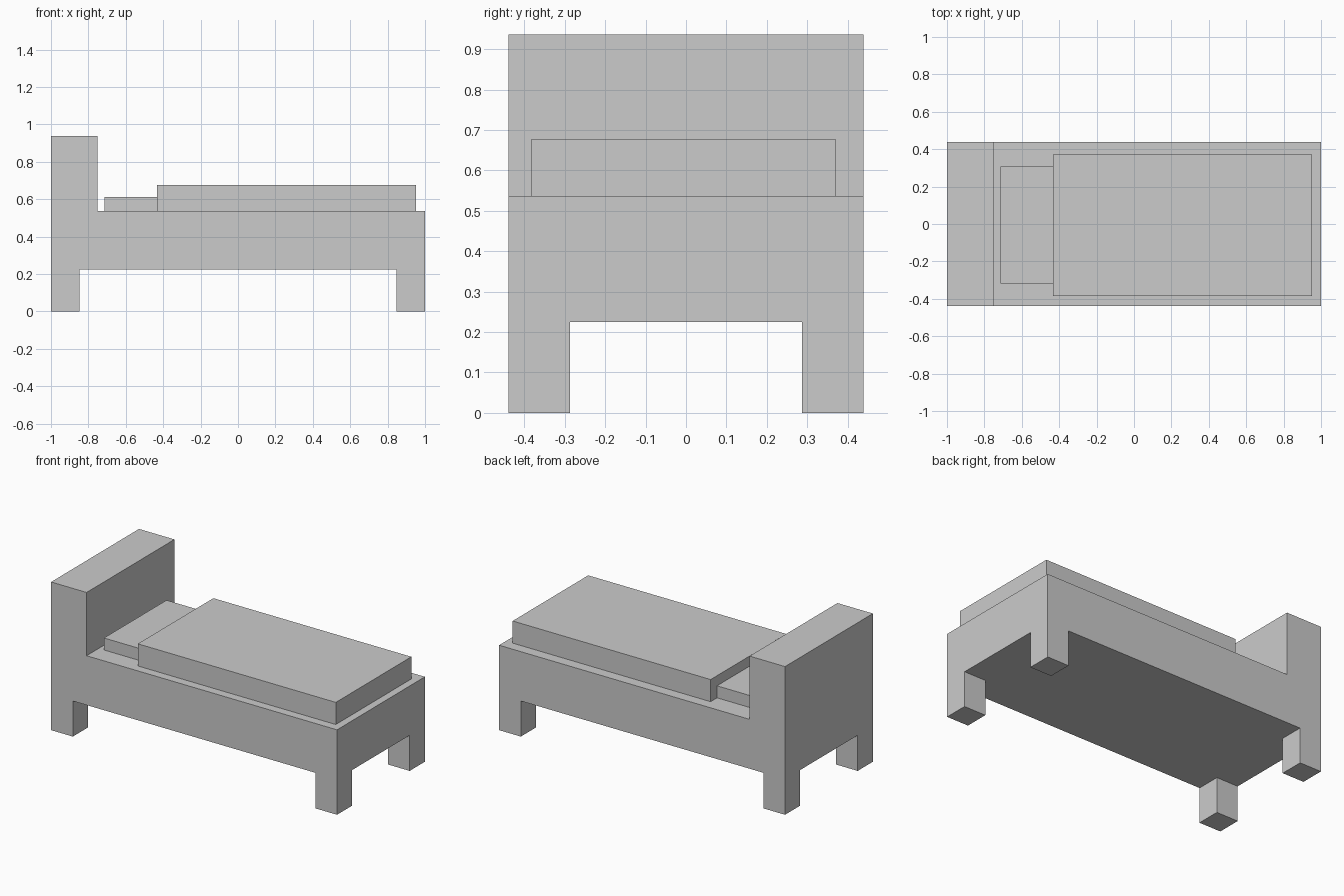
import bpy, bmesh
from mathutils import Vector

if "Cube" in bpy.data.objects:
    bpy.data.objects.remove(bpy.data.objects["Cube"])

LEG_X, LEG_Y, LEG_H = 0.848, 0.287, 0.225
HALF_W, DECK_Z, HEAD_Z, HEAD_X = 0.439, 0.537, 0.937, -0.752


def add_object(name, bm):
    bmesh.ops.recalc_face_normals(bm, faces=bm.faces)
    mesh = bpy.data.meshes.new(name)
    bm.to_mesh(mesh)
    bm.free()
    obj = bpy.data.objects.new(name, mesh)
    bpy.context.collection.objects.link(obj)
    return obj


def box(name, x, y, z):
    bm = bmesh.new()
    bmesh.ops.create_cube(bm, size=1)
    for v in bm.verts:
        v.co = [(r[0] + r[1]) / 2 + c * (r[1] - r[0]) for r, c in zip((x, y, z), v.co)]
    return add_object(name, bm)


def extrude(bm, faces, offset):
    res = bmesh.ops.extrude_face_region(bm, geom=faces)
    verts = [g for g in res["geom"] if isinstance(g, bmesh.types.BMVert)]
    bmesh.ops.translate(bm, verts=verts, vec=offset)


# Bed frame: L-shaped side profile pulled across the width
bm = bmesh.new()
profile = [(-1, LEG_H), (1, LEG_H), (1, DECK_Z), (HEAD_X, DECK_Z), (HEAD_X, HEAD_Z), (-1, HEAD_Z)]
side = bm.faces.new([bm.verts.new((x, -HALF_W, z)) for x, z in profile])
bmesh.ops.extrude_face_region(bm, geom=[side], use_keep_orig=True)
bm.verts.ensure_lookup_table()
for v in bm.verts[len(profile):]:
    v.co.y = HALF_W
bmesh.ops.recalc_face_normals(bm, faces=bm.faces)

# Legs: cut the four corners into the underside and pull them down
for axis, pos in (((1, 0, 0), LEG_X), ((0, 1, 0), LEG_Y)):
    for s in (-1, 1):
        bmesh.ops.bisect_plane(bm, geom=bm.verts[:] + bm.edges[:] + bm.faces[:],
                               plane_co=Vector(axis) * pos * s, plane_no=axis)
corners = []
for f in bm.faces:
    c = f.calc_center_median()
    if c.z < LEG_H + 1e-4 and abs(c.x) > LEG_X and abs(c.y) > LEG_Y:
        corners.append(f)
extrude(bm, corners, (0, 0, -LEG_H))
bmesh.ops.dissolve_limit(bm, angle_limit=0.01, verts=bm.verts[:], edges=bm.edges[:])
add_object("bed_frame", bm)

# Bedding
box("mattress", (-0.432, 0.953), (-0.384, 0.371), (DECK_Z, 0.677))
box("pillow", (-0.715, -0.432), (-0.318, 0.307), (DECK_Z, 0.613))
